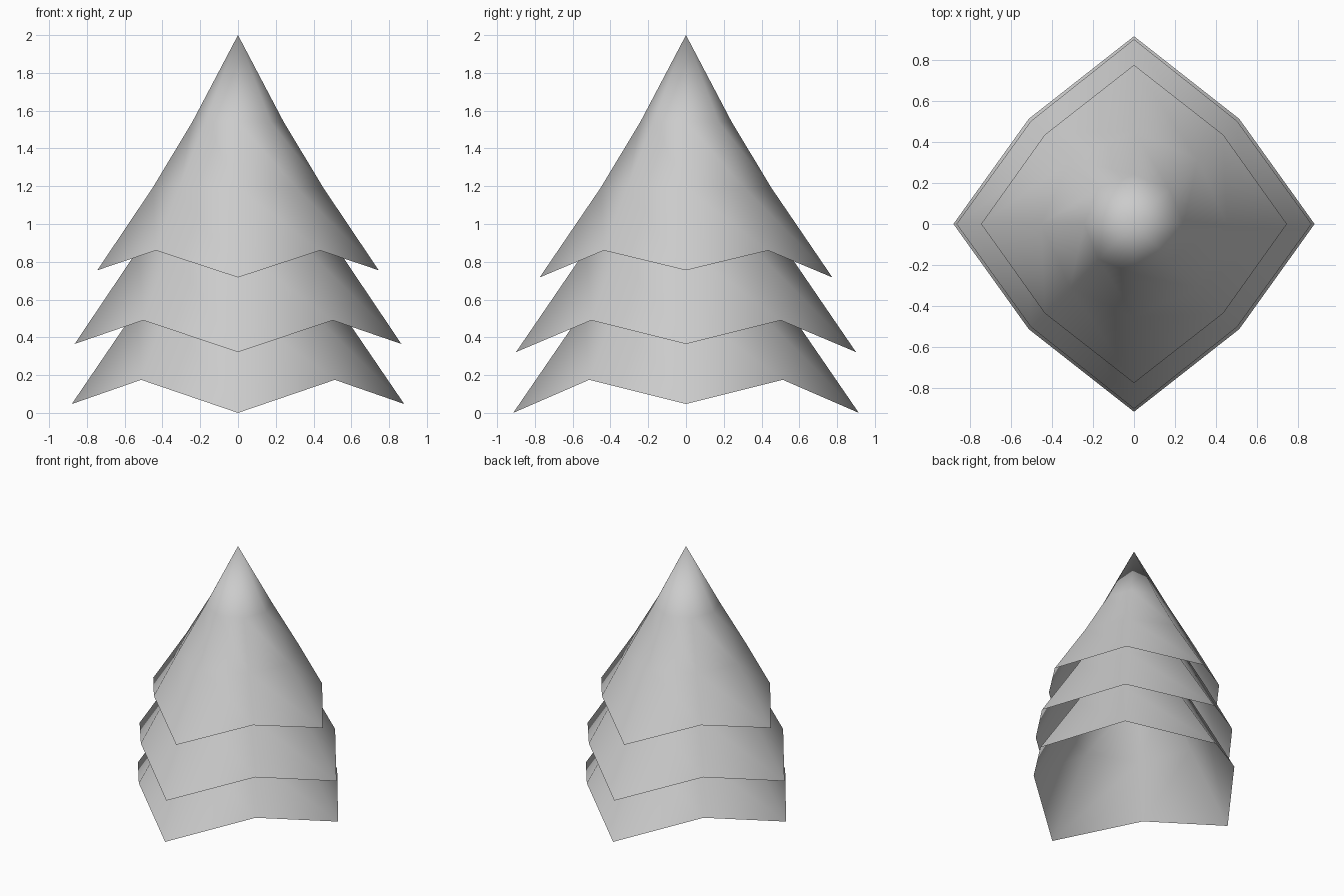
import bpy, bmesh
from math import cos, sin, pi

if "Cube" in bpy.data.objects:
    bpy.data.objects.remove(bpy.data.objects["Cube"])


def tier(name, apex, scale, x_tip, y_tip, notch):
    """Open eight-sided cone shell with a zigzag rim; tips and notch are (radius, z)."""
    bm = bmesh.new()
    top = bm.verts.new((0, 0, apex))
    rings = []
    # two inner rings give the slightly flared slope
    for axis_r, diag_r, drop in ((0.242, 0.244, 0.46), (0.453, 0.44, 0.81)):
        ring = []
        for i in range(8):
            r = scale * (diag_r if i % 2 else axis_r)
            a = i * pi / 4
            ring.append(bm.verts.new((r * cos(a), r * sin(a), apex - drop * scale)))
        rings.append(ring)
    # pointed rim: tips on the axes, notches on the diagonals
    rim = []
    for i in range(8):
        r, z = notch if i % 2 else (y_tip if i % 4 == 2 else x_tip)
        a = i * pi / 4
        rim.append(bm.verts.new((r * cos(a), r * sin(a), z)))
    rings.append(rim)
    for i in range(8):
        j = (i + 1) % 8
        bm.faces.new((top, rings[0][i], rings[0][j]))
        for upper, lower in zip(rings, rings[1:]):
            bm.faces.new((upper[i], lower[i], lower[j], upper[j]))
    for f in bm.faces:
        f.smooth = True
    mesh = bpy.data.meshes.new(name)
    bm.to_mesh(mesh)
    bm.free()
    bpy.context.collection.objects.link(bpy.data.objects.new(name, mesh))


# three stacked layers of foliage
tier("foliage_top", 2.0, 1.0, (0.745, 0.755), (0.775, 0.717), (0.615, 0.86))
tier("foliage_middle", 1.81, 1.165, (0.865, 0.365), (0.90, 0.322), (0.71, 0.49))
tier("foliage_bottom", 1.51, 1.18, (0.88, 0.047), (0.915, 0.0), (0.725, 0.175))
